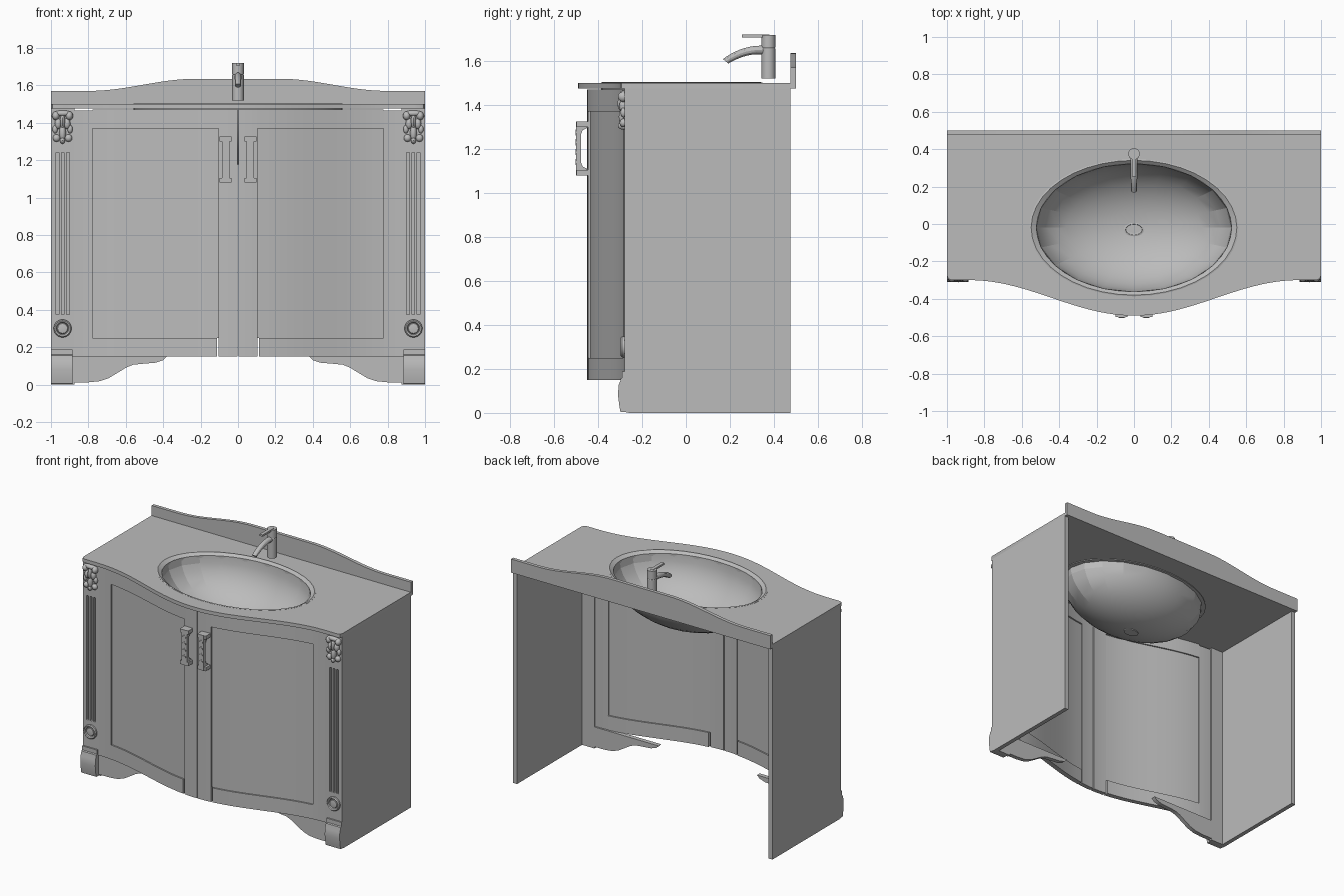
import bpy, bmesh
from math import pi, cos, sin, radians
from mathutils import Vector, Matrix

cube = bpy.data.objects.get("Cube")
if cube:
    bpy.data.objects.remove(cube, do_unlink=True)

grey = bpy.data.materials.new("plain grey")
grey.use_nodes = True
grey.diffuse_color = (0.5, 0.5, 0.5, 1)
grey.node_tree.nodes["Principled BSDF"].inputs["Base Color"].default_value = (0.5, 0.5, 0.5, 1)

SIDES = (("left", 1), ("right", -1))


def finish(name, bm, side=1, angle=30):
    """Mirror to the wanted side, clean up and link as an object."""
    for v in bm.verts:
        v.co.x *= side
    bmesh.ops.remove_doubles(bm, verts=bm.verts, dist=0.00005)
    bmesh.ops.recalc_face_normals(bm, faces=bm.faces)
    me = bpy.data.meshes.new(name)
    bm.to_mesh(me)
    bm.free()
    me.materials.append(grey)
    me.shade_smooth()
    me.set_sharp_from_angle(angle=radians(angle))
    ob = bpy.data.objects.new(name, me)
    bpy.context.collection.objects.link(ob)
    return ob


def prism(name, loops, plane, a, b, side=1, angle=30):
    """Extrude a 2D outline (first loop) with holes (other loops) from a to b."""
    cu = bpy.data.curves.new(name, "CURVE")
    cu.dimensions = "2D"
    cu.fill_mode = "BOTH"
    cu.extrude = (b - a) / 2
    for loop in loops:
        sp = cu.splines.new("POLY")
        sp.points.add(len(loop) - 1)
        for p, (u, v) in zip(sp.points, loop):
            p.co = (u, v, 0, 1)
        sp.use_cyclic_u = True
    tmp = bpy.data.objects.new(name, cu)
    me = bpy.data.meshes.new_from_object(tmp)
    bm = bmesh.new()
    bm.from_mesh(me)
    bpy.data.objects.remove(tmp)
    bpy.data.curves.remove(cu)
    bpy.data.meshes.remove(me)
    for v in bm.verts:
        p, q, w = v.co.x, v.co.y, v.co.z + (a + b) / 2
        v.co = {"XY": (p, q, w), "XZ": (p, w, q), "YZ": (w, p, q)}[plane]
    return finish(name, bm, side, angle)


def rect(u0, u1, v0, v1):
    return [(u0, v0), (u1, v0), (u1, v1), (u0, v1)]


def ellipse(cx, cy, rx, ry, n):
    return [(cx + rx * cos(2 * pi * i / n), cy + ry * sin(2 * pi * i / n)) for i in range(n)]


def lathe(name, profile, centre, sy=1, n=20, angle=30, turn=None, side=1):
    """Revolve (radius, height) points about an axis; sy squashes it to an ellipse."""
    bm = bmesh.new()
    rings = [[bm.verts.new((r * cos(2 * pi * i / n), sy * r * sin(2 * pi * i / n), z))
              for i in range(n)] for r, z in profile]
    for k in range(len(rings) - 1):
        for i in range(n):
            j = (i + 1) % n
            bm.faces.new((rings[k][i], rings[k][j], rings[k + 1][j], rings[k + 1][i]))
    m = Matrix.Translation(centre)
    bm.transform(m @ turn if turn else m)
    bmesh.ops.remove_doubles(bm, verts=bm.verts, dist=0.00005)
    return finish(name, bm, side, angle)


def bow(x, edge, bulge, half=0.88):
    """Serpentine front line."""
    t = min(abs(x) / half, 1)
    return edge - bulge * (0.5 + 0.5 * cos(pi * t))


def span(a, b, n):
    return [a + (b - a) * i / n for i in range(n + 1)]


def bowed(name, x0, x1, z0, z1, inset, thick, side, n=14):
    xs = span(x0, x1, n)
    front = [(x, bow(x, -0.28, 0.17) + inset) for x in xs]
    back = [(x, y + thick) for x, y in reversed(front)]
    return prism(name, [front + back], "XY", z0, z1, side, 8)


# Countertop with a bowed front edge and an oval opening
SINK_Y = -0.02
edge = [(x, bow(x, -0.30, 0.19)) for x in span(-0.975, 0.975, 52)]
outline = [(-1, 0.5), (-1, -0.275), (-0.993, -0.293)] + edge + [(0.993, -0.293), (1, -0.275), (1, 0.5)]
prism("countertop", [outline, ellipse(0, SINK_Y, 0.545, 0.36, 40)], "XY", 1.475, 1.5)

# Backsplash with a raised middle
top = [(x, 1.57 + 0.065 * (0.5 - 0.5 * cos(pi * min(max((0.8 - abs(x)) / 0.58, 0), 1))))
       for x in span(1, -1, 48)]
prism("backsplash", [[(-1, 1.475), (1, 1.475)] + top], "XZ", 0.476, 0.5)

# Oval basin, rim and drain
inner = [(0.525 * cos(t), 1.485 - 0.295 * sin(t)) for t in span(0, pi / 2 - 0.1, 9)]
outer = [(r + 0.008, z - 0.01) for r, z in reversed(inner)]
lathe("basin", inner + [(0, 1.189), (0, 1.179)] + outer + inner[:1],
      (0, SINK_Y, 0), 0.655, 20, 14)
lathe("basin_rim", [(0.56, 1.47), (0.56, 1.501), (0.55, 1.503), (0.522, 1.487), (0.522, 1.47), (0.56, 1.47)],
      (0, SINK_Y, 0), 0.655, 40)
lathe("drain", [(0, 1.174), (0.055, 1.174), (0.055, 1.194), (0.045, 1.196), (0.043, 1.191), (0, 1.191)],
      (0, -0.03, 0), 0.65, 24)

# Tap: body, lever and curved spout
lathe("tap_body", [(0, 1.52), (0.031, 1.52), (0.031, 1.655), (0.029, 1.658), (0.031, 1.661),
                   (0.031, 1.718), (0, 1.718)], (0, 0.375, 0), 1, 24)
prism("tap_lever", [rect(-0.012, 0.012, 0.255, 0.38)], "XY", 1.707, 1.72)
bm = bmesh.new()
prev = None
for t in span(0, 1, 10):
    c = Vector((0, 0.36 - 0.18 * t, 1.648 + 0.02 * t - 0.07 * t * t))
    tilt = Matrix.Rotation(0.9 * t * t, 3, "X")
    r = 0.02 - 0.004 * t
    ring = [bm.verts.new(c + tilt @ Vector((r * cos(a), 0, r * sin(a)))) for a in span(0, 2 * pi, 12)[:-1]]
    if prev:
        for i in range(12):
            j = (i + 1) % 12
            bm.faces.new((prev[i], prev[j], ring[j], ring[i]))
    else:
        bm.faces.new(ring)
    prev = ring
bm.faces.new(prev)
finish("tap_spout", bm)

apron_curve = [(0.80, 0.012), (0.74, 0.018), (0.69, 0.035), (0.64, 0.065), (0.60, 0.09), (0.56, 0.106),
               (0.50, 0.112), (0.44, 0.117), (0.40, 0.13), (0.38, 0.15)]
foot = [(-0.24, 0), (-0.298, 0.005), (-0.303, 0.03), (-0.309, 0.08), (-0.307, 0.125), (-0.297, 0.15),
        (-0.297, 0.155), (-0.29, 0.16), (-0.29, 0.188), (-0.24, 0.188)]
grip = [(-0.45, 1.08), (-0.5, 1.08), (-0.5, 1.325), (-0.45, 1.325), (-0.45, 1.295), (-0.47, 1.285),
        (-0.478, 1.265), (-0.478, 1.14), (-0.47, 1.12), (-0.45, 1.11)]
forward = Matrix.Rotation(pi / 2, 4, "X")

for side_name, s in SIDES:
    # Carcass side
    prism(side_name + "_side_panel", [rect(-0.24, 0.476, 0, 1.475)], "YZ", 0.97, 1, s)

    # Fluted post with rosette, foot and shaped apron
    prism(side_name + "_post_back", [rect(0.875, 1, 0.0, 1.475)], "XZ", -0.262, -0.24, s)
    flutes = [rect(x - 0.008, x + 0.008, 0.375, 1.24) for x in (0.91, 0.937, 0.964)]
    prism(side_name + "_post_front", [rect(0.875, 1, 0.15, 1.475)] + flutes, "XZ", -0.28, -0.262, s)
    lathe(side_name + "_rosette", [(0, 0), (0.048, 0), (0.048, 0.012), (0.042, 0.018), (0.034, 0.014),
                                   (0.03, 0.006), (0.026, 0.012), (0, 0.016)],
          (0.938, -0.279, 0.3), 1, 24, 30, forward, s)
    prism(side_name + "_foot", [foot], "YZ", 0.885, 1, s)
    prism(side_name + "_apron", [[(0.9, 0.15), (0.9, 0.012)] + apron_curve], "XZ", -0.27, -0.24, s)

    # Carved leaf bracket: scrolls over drooping lobes
    bm = bmesh.new()
    lobes = [(0, 1.45, 0.05, 0.018, 0.016)]
    for d in (-1, 1):
        lobes += [(d * 0.036, 1.437, 0.02, 0.026, 0.024), (d * 0.024, 1.395, 0.018, 0.02, 0.03),
                  (d * 0.04, 1.365, 0.014, 0.014, 0.022), (d * 0.032, 1.318, 0.02, 0.018, 0.02)]
    lobes += [(0, 1.405, 0.014, 0.028, 0.04), (0, 1.345, 0.018, 0.022, 0.045), (0, 1.305, 0.014, 0.026, 0.018)]
    for x, z, rx, ry, rz in lobes:
        m = Matrix.Translation((0.938 + x, -0.284, z)) @ Matrix.Diagonal((rx, ry, rz, 1))
        bmesh.ops.create_uvsphere(bm, u_segments=12, v_segments=8, radius=1, matrix=m)
    finish(side_name + "_leaf_bracket", bm, s, 50)

    # Bowed door: stiles, rails and recessed panel
    door = side_name + "_door_"
    bowed(door + "inner_stile", 0.003, 0.103, 0.15, 1.47, 0, 0.03, s, 4)
    bowed(door + "outer_stile", 0.778, 0.875, 0.15, 1.465, 0, 0.03, s, 4)
    bowed(door + "bottom_rail", 0.112, 0.778, 0.15, 0.25, 0, 0.035, s)
    bowed(door + "top_rail", 0.103, 0.778, 1.37, 1.47, 0, 0.035, s)
    bowed(door + "panel", 0.103, 0.778, 0.25, 1.37, 0.01, 0.015, s)

    # Pull handle with waisted plate and small crosses
    prism(side_name + "_handle", [grip], "YZ", 0.045, 0.085, s)
    for z in (1.08, 1.3):
        prism(side_name + "_handle_end", [rect(0.035, 0.1, z, z + 0.025)], "XZ", -0.498, -0.445, s)
    for z in (1.14, 1.185, 1.23, 1.275):
        w, h = 0.004, 0.014
        cross = [(w, w), (w, h), (-w, h), (-w, w), (-h, w), (-h, -w),
                 (-w, -w), (-w, -h), (w, -h), (w, -w), (h, -w), (h, w)]
        prism(side_name + "_handle_cross", [[(0.065 + u, z + v) for u, v in cross]], "XZ", -0.503, -0.499, s)
